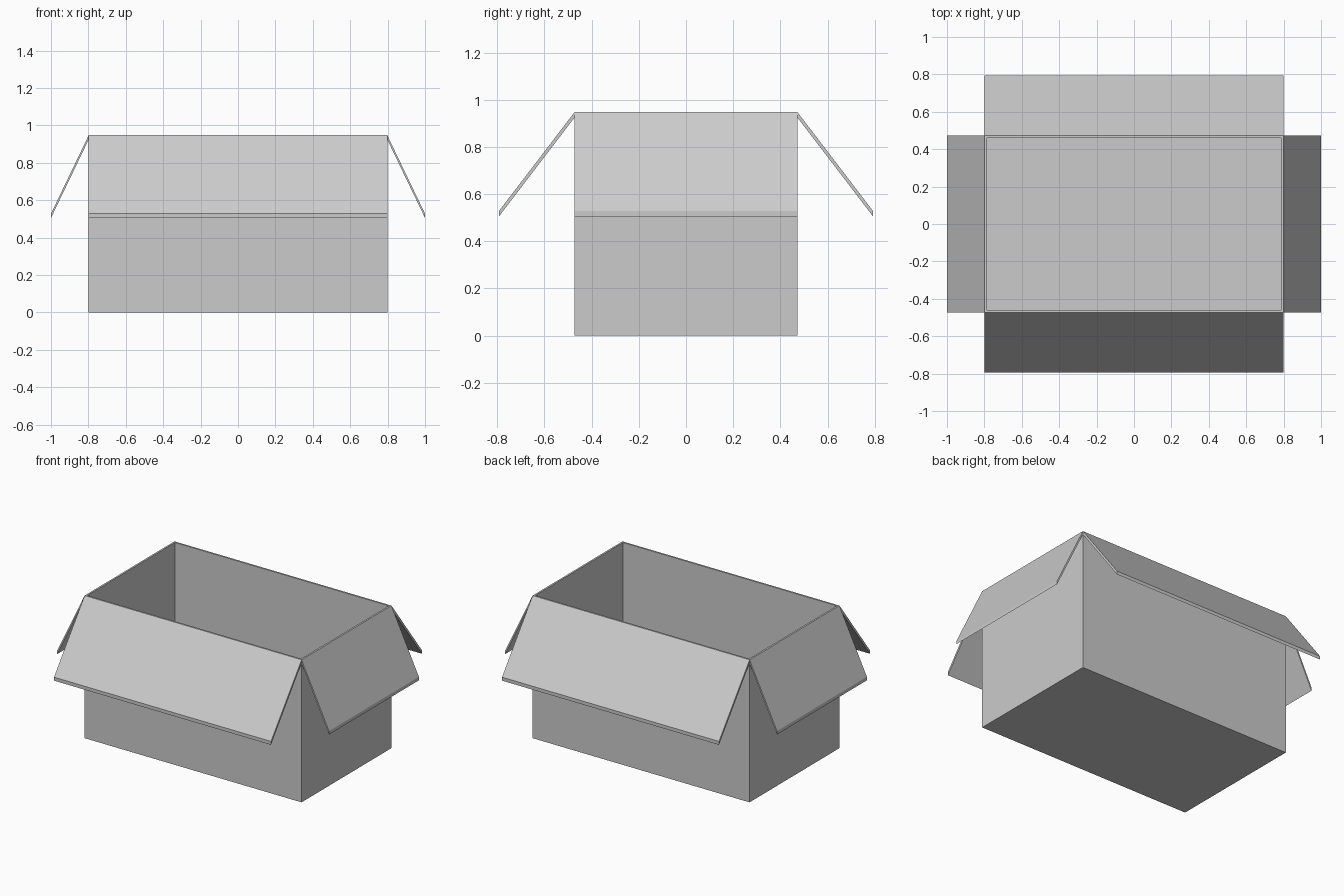
import bpy, bmesh
from mathutils import Vector

if "Cube" in bpy.data.objects:
    bpy.data.objects.remove(bpy.data.objects["Cube"])

W, D, H = 0.798, 0.472, 0.948   # half width, half depth, height
T = 0.012                       # board thickness
TIP_Z, EDGE = 0.528, 0.023      # flap tip height, vertical edge of flap


def add_object(name, bm):
    bmesh.ops.recalc_face_normals(bm, faces=bm.faces)
    mesh = bpy.data.meshes.new(name)
    bm.to_mesh(mesh)
    bm.free()
    obj = bpy.data.objects.new(name, mesh)
    bpy.context.collection.objects.link(obj)
    return obj


def add_flap(name, out, hinge, reach, half_length):
    # slanted board: side profile swept along the box edge
    out = Vector(out)
    along = Vector((-out.y, out.x, 0))
    profile = [(hinge, H), (reach, TIP_Z), (reach, TIP_Z - EDGE), (hinge, H - EDGE)]
    bm = bmesh.new()
    verts = [bm.verts.new(out * r - along * half_length + Vector((0, 0, z)))
             for r, z in profile]
    face = bm.faces.new(verts)
    swept = bmesh.ops.extrude_face_region(bm, geom=[face])
    moved = [g for g in swept["geom"] if isinstance(g, bmesh.types.BMVert)]
    bmesh.ops.translate(bm, verts=moved, vec=along * 2 * half_length)
    add_object(name, bm)


# open-topped box with board thickness inward
bm = bmesh.new()
bmesh.ops.create_cube(bm, size=1)
bmesh.ops.translate(bm, verts=bm.verts, vec=(0, 0, 0.5))
bmesh.ops.scale(bm, verts=bm.verts, vec=(2 * W, 2 * D, H))
bm.normal_update()
top = [f for f in bm.faces if f.normal.z > 0.5]
bmesh.ops.delete(bm, geom=top, context='FACES_ONLY')
box = bpy.data.objects.new("box_body", bpy.data.meshes.new("box_body"))
bm.to_mesh(box.data)
bm.free()
bpy.context.collection.objects.link(box)
solid = box.modifiers.new("board_thickness", 'SOLIDIFY')
solid.thickness = T
solid.offset = -1
solid.use_even_offset = True

# four flaps folded outward
for name, sign in (("right_flap", 1), ("left_flap", -1)):
    add_flap(name, (sign, 0, 0), W, 1.0, D)
for name, sign in (("back_flap", 1), ("front_flap", -1)):
    add_flap(name, (0, sign, 0), D, 0.793, W)
